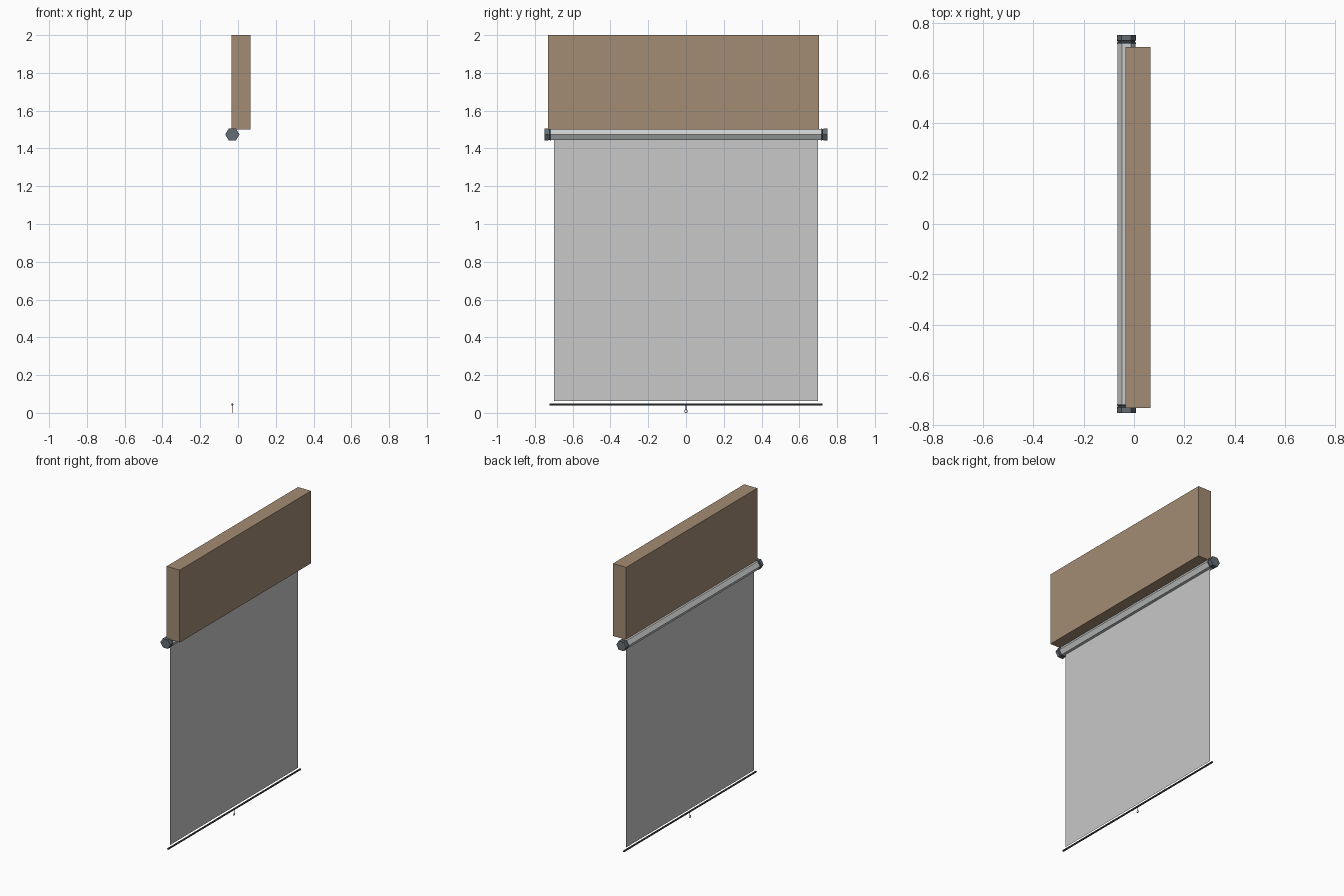
import bpy, bmesh, math
from mathutils import Matrix, Vector

if "Cube" in bpy.data.objects:
    bpy.data.objects.remove(bpy.data.objects["Cube"])

AX, AZ = -0.03, 1.474      # roller axis position


def material(name, rgb):
    m = bpy.data.materials.new(name)
    m.diffuse_color = (*rgb, 1)
    m.use_nodes = True
    m.node_tree.nodes["Principled BSDF"].inputs["Base Color"].default_value = m.diffuse_color
    return m


WOOD = material("brown wood", (0.366, 0.262, 0.174))
FABRIC = material("light grey fabric", (0.578, 0.578, 0.578))
CASING = material("pale casing", (0.60, 0.61, 0.61))
CAP = material("slate grey", (0.125, 0.150, 0.172))
METAL = material("dark metal", (0.08, 0.08, 0.085))


def finish(name, bm, mat):
    bmesh.ops.recalc_face_normals(bm, faces=bm.faces)
    me = bpy.data.meshes.new(name)
    bm.to_mesh(me)
    bm.free()
    me.materials.append(mat)
    ob = bpy.data.objects.new(name, me)
    bpy.context.collection.objects.link(ob)
    return ob


def lathe_y(name, sections, hw, hh, sides, cx, cz, mat):
    """Loft polygon sections (y, scale) along y, capped at both ends."""
    bm = bmesh.new()
    rings = []
    for y, s in sections:
        rings.append([bm.verts.new((cx + s * hw * math.cos(math.tau * i / sides), y,
                                    cz + s * hh * math.sin(math.tau * i / sides)))
                      for i in range(sides)])
    for a, b in zip(rings, rings[1:]):
        for i in range(sides):
            j = (i + 1) % sides
            bm.faces.new((a[i], a[j], b[j], b[i]))
    bm.faces.new(rings[0])
    bm.faces.new(rings[-1])
    return finish(name, bm, mat)


# mounting board
bm = bmesh.new()
bmesh.ops.create_cube(bm, size=1, matrix=Matrix.Translation((0.016, -0.0135, 1.75))
                      @ Matrix.Diagonal((0.1, 1.433, 0.5, 1)))
finish("mounting_board", bm, WOOD)

# hexagonal roller casing and grooved end caps
HEX_H = 0.031 / math.sin(math.pi / 3)
lathe_y("roller_casing", [(-0.716, 0.94), (0.716, 0.94)], 0.038, HEX_H, 6, AX, AZ, CASING)
profile = [(0.714, 1), (0.721, 1), (0.722, 0.92), (0.727, 0.92), (0.728, 1), (0.75, 1)]
for side, sign in (("left", -1), ("right", 1)):
    lathe_y(side + "_end_cap", [(sign * y, s) for y, s in profile],
            0.038, HEX_H, 6, AX, AZ, CAP)

# hanging screen sheet
bm = bmesh.new()
bm.faces.new([bm.verts.new((AX - 0.001, y, z)) for y, z in
              ((-0.70, 0.063), (0.70, 0.063), (0.70, 1.455), (-0.70, 1.455))])
finish("screen_sheet", bm, FABRIC)

# bottom weight bar
lathe_y("bottom_bar", [(-0.722, 1), (0.722, 1)], 0.006, 0.006, 8, AX, 0.045, METAL)

# pull stem and ring
bm = bmesh.new()
bmesh.ops.create_cone(bm, cap_ends=True, segments=6, radius1=0.0018, radius2=0.0018,
                      depth=0.026, matrix=Matrix.Translation((AX, 0, 0.030)))
finish("pull_stem", bm, METAL)
bpy.ops.mesh.primitive_torus_add(major_segments=16, minor_segments=6, major_radius=0.0075,
                                 minor_radius=0.0018, location=(AX, 0, 0.0093),
                                 rotation=(0, math.pi / 2, 0))
ring = bpy.context.object
ring.name = "pull_ring"
ring.data.materials.append(METAL)
